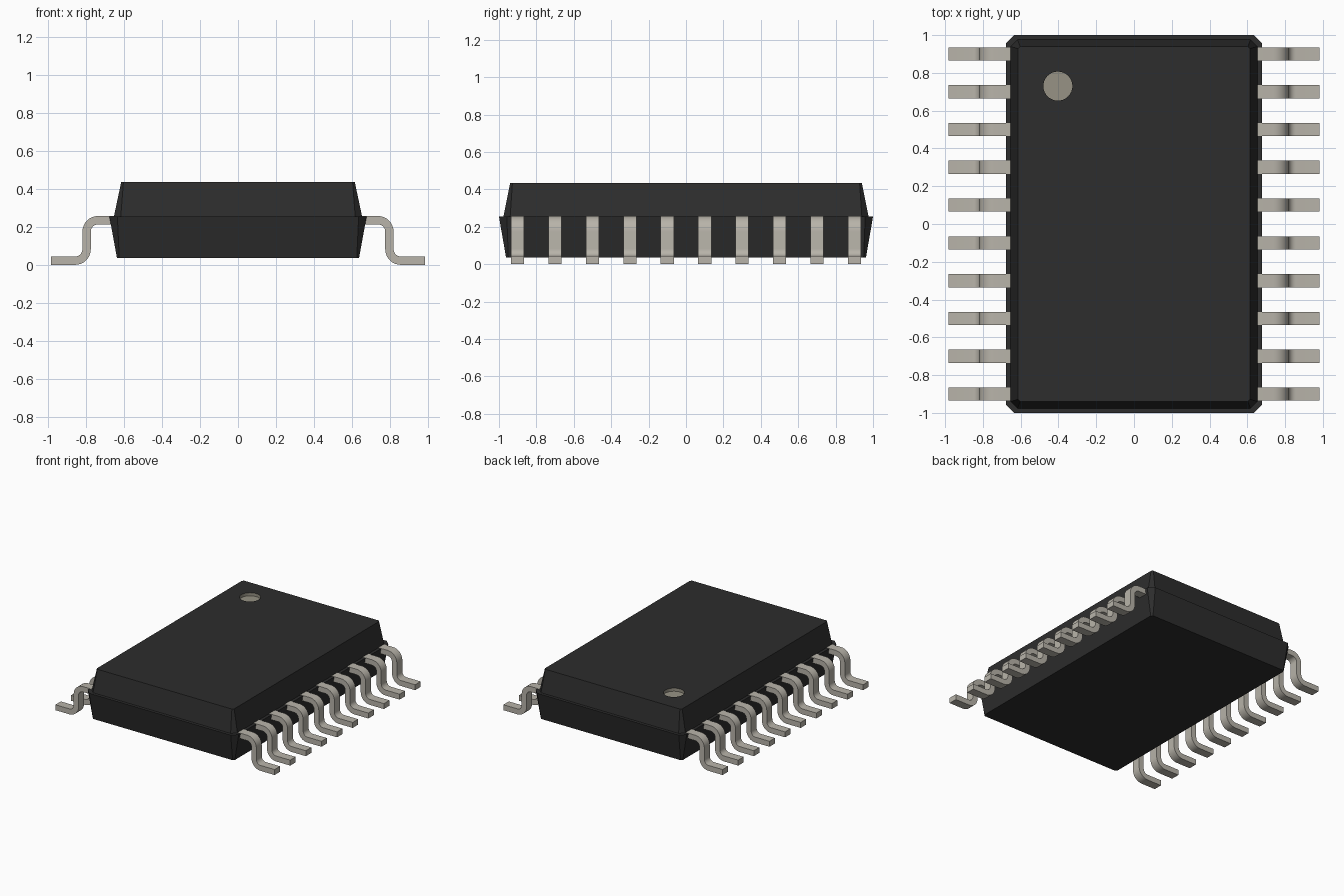
import bpy, bmesh
from math import sin, cos, pi, radians
from mathutils import Vector

if "Cube" in bpy.data.objects:
    bpy.data.objects.remove(bpy.data.objects["Cube"])


def material(name, rgb):
    mat = bpy.data.materials.new(name)
    mat.use_nodes = True
    mat.diffuse_color = (*rgb, 1)
    mat.node_tree.nodes["Principled BSDF"].inputs["Base Color"].default_value = (*rgb, 1)
    return mat


black = material("black_plastic", (0.026, 0.026, 0.026))
metal = material("tinned_metal", (0.48, 0.455, 0.40))
marker = material("marker_grey", (0.31, 0.29, 0.235))


def make_object(name, bm, mats):
    bmesh.ops.recalc_face_normals(bm, faces=bm.faces)
    mesh = bpy.data.meshes.new(name)
    bm.to_mesh(mesh)
    bm.free()
    for mat in mats:
        mesh.materials.append(mat)
    obj = bpy.data.objects.new(name, mesh)
    bpy.context.collection.objects.link(obj)
    return obj


def chamfered_ring(bm, x, y, z, c):
    """Rectangle with cut corners, as a ring of eight vertices."""
    pts = [(x, y - c), (x - c, y), (c - x, y), (-x, y - c),
           (-x, c - y), (c - x, -y), (x - c, -y), (x, c - y)]
    return [bm.verts.new((px, py, z)) for px, py in pts]


# Moulded body: lower half, narrow ledge at the parting line, upper half
LEDGE, TOP = 0.255, 0.435
bm = bmesh.new()
rings = [chamfered_ring(bm, *r) for r in (
    (0.637, 0.962, 0.035, 0.012),
    (0.677, 1.0, LEDGE, 0.042),
    (0.653, 0.976, LEDGE, 0.036),
    (0.615, 0.94, TOP, 0.012))]
for low, high in zip(rings, rings[1:]):
    for i in range(8):
        j = (i + 1) % 8
        bm.faces.new((low[i], low[j], high[j], high[i]))
bm.faces.new(rings[0])
bm.faces.new(rings[-1])
body = make_object("body", bm, [black, marker])

# Round orientation dimple sunk into the top
DEPTH = 0.025
bm = bmesh.new()
bmesh.ops.create_cone(bm, cap_ends=True, segments=32, radius1=0.077,
                      radius2=0.077, depth=2 * DEPTH)
bmesh.ops.translate(bm, verts=bm.verts, vec=(-0.403, 0.73, TOP))
for face in bm.faces:
    face.material_index = 1
cutter = make_object("dimple_cutter", bm, [black, marker])
cutter.hide_render = True
cut = body.modifiers.new("dimple", "BOOLEAN")
cut.operation = "DIFFERENCE"
cut.solver = "EXACT"
cut.object = cutter
bpy.context.view_layer.update()
body.data = bpy.data.meshes.new_from_object(
    body.evaluated_get(bpy.context.evaluated_depsgraph_get()))
body.modifiers.clear()
bpy.data.objects.remove(cutter)

# Gull-wing lead profile: centre line with its normals, in x and z
HALF, BEND, STEPS = 0.022, 0.06, 8
SHOULDER, FOOT, SHANK = 0.235, HALF, 0.797
path = [(Vector((0.60, SHOULDER)), Vector((0, 1)))]
for i in range(STEPS + 1):
    a = pi / 2 * (1 - i / STEPS)
    n = Vector((cos(a), sin(a)))
    path.append((Vector((SHANK - BEND, SHOULDER - BEND)) + n * BEND, n))
for i in range(STEPS + 1):
    a = pi / 2 * i / STEPS
    n = Vector((cos(a), sin(a)))
    path.append((Vector((SHANK + BEND, FOOT + BEND)) - n * BEND, n))
path.append((Vector((0.983, FOOT)), Vector((0, 1))))


def add_lead(name, side, y, width=0.07):
    bm = bmesh.new()
    sections = []
    for p, n in path:
        corners = []
        for s, w in ((1, 1), (1, -1), (-1, -1), (-1, 1)):
            q = p + n * HALF * s
            corners.append(bm.verts.new((side * q.x, y + w * width / 2, q.y)))
        sections.append(corners)
    for a, b in zip(sections, sections[1:]):
        for i in range(4):
            j = (i + 1) % 4
            bm.faces.new((a[i], a[j], b[j], b[i]))
    bm.faces.new(sections[0])
    bm.faces.new(sections[-1])
    lead = make_object(name, bm, [metal])
    bpy.ops.object.select_all(action="DESELECT")
    lead.select_set(True)
    bpy.context.view_layer.objects.active = lead
    bpy.ops.object.shade_smooth_by_angle(angle=radians(30))


# Ten leads along each long side
for side, label in ((1, "left"), (-1, "right")):
    for i in range(10):
        add_lead(f"{label}_lead_{i + 1}", side, 0.9 - 0.2 * i)
